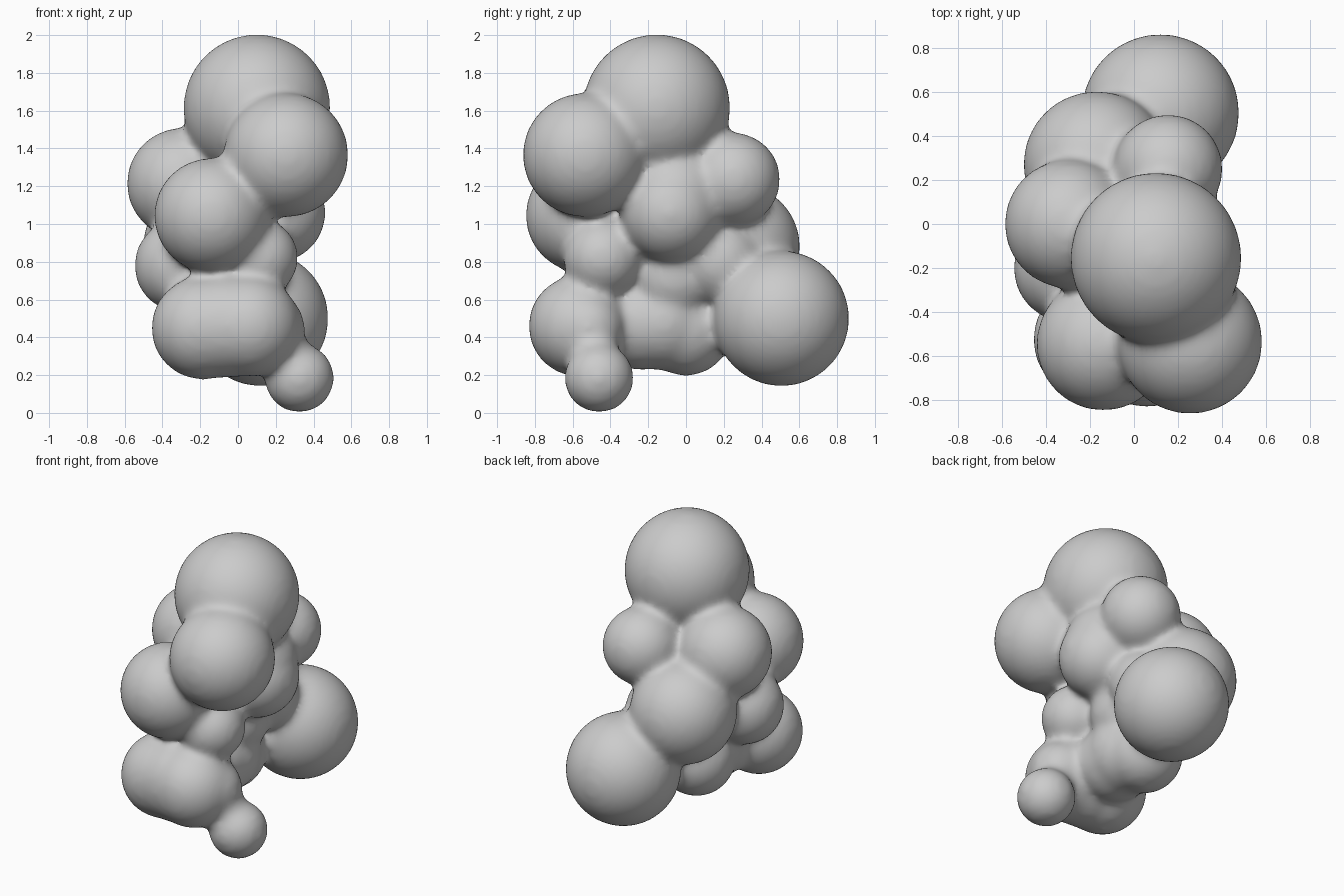
import bpy, bmesh
from mathutils import Matrix

# Overlapping balls: x, y, z, radius
BALLS = [
    (0.10, -0.155, 1.615, 0.385),  # crown
    (0.255, -0.535, 1.365, 0.325), # upper front right
    (-0.14, -0.545, 1.045, 0.30),  # middle front
    (-0.295, 0.0, 1.215, 0.29),    # upper left
    (0.155, 0.25, 1.235, 0.245),   # upper back
    (-0.17, 0.27, 0.88, 0.33),     # middle back
    (0.12, 0.505, 0.50, 0.355),    # lower back
    (-0.185, -0.525, 0.45, 0.27),  # lower front left
    (0.06, -0.565, 0.46, 0.265),   # lower front right
    (-0.06, -0.54, 0.46, 0.27),    # lower front middle
    (0.16, -0.52, 0.45, 0.19),     # neck to the foot
    (0.25, -0.49, 0.32, 0.13),     # ankle
    (0.325, -0.46, 0.185, 0.18),   # foot
    (-0.30, -0.20, 0.78, 0.245),   # middle left
    (0.20, -0.08, 1.06, 0.26),     # middle right
    (0.16, -0.06, 1.15, 0.27),     # middle right top
    (0.11, -0.44, 0.82, 0.205),    # small middle right
    (-0.08, 0.0, 0.44, 0.24),      # lower core
    (-0.05, -0.24, 0.47, 0.24),    # lower core front
    (-0.05, -0.12, 0.48, 0.25),    # lower core middle
    (0.0, -0.06, 0.72, 0.23),      # core
    (0.06, 0.18, 0.80, 0.22),      # core back
]

bm = bmesh.new()
for x, y, z, r in BALLS:
    bmesh.ops.create_icosphere(bm, subdivisions=4, radius=r + 0.005,
                               matrix=Matrix.Translation((x, y, z)))
mesh = bpy.data.meshes.new("blob_cluster")
bm.to_mesh(mesh)
bm.free()
blob = bpy.data.objects.new("blob_cluster", mesh)
bpy.context.collection.objects.link(blob)

# Fuse the balls into one skin and soften the creases
fuse = blob.modifiers.new("fuse", 'REMESH')
fuse.mode = 'VOXEL'
fuse.voxel_size = 0.022
fuse.use_smooth_shade = True
soften = blob.modifiers.new("soften", 'SMOOTH')
soften.factor = 0.5
soften.iterations = 20
